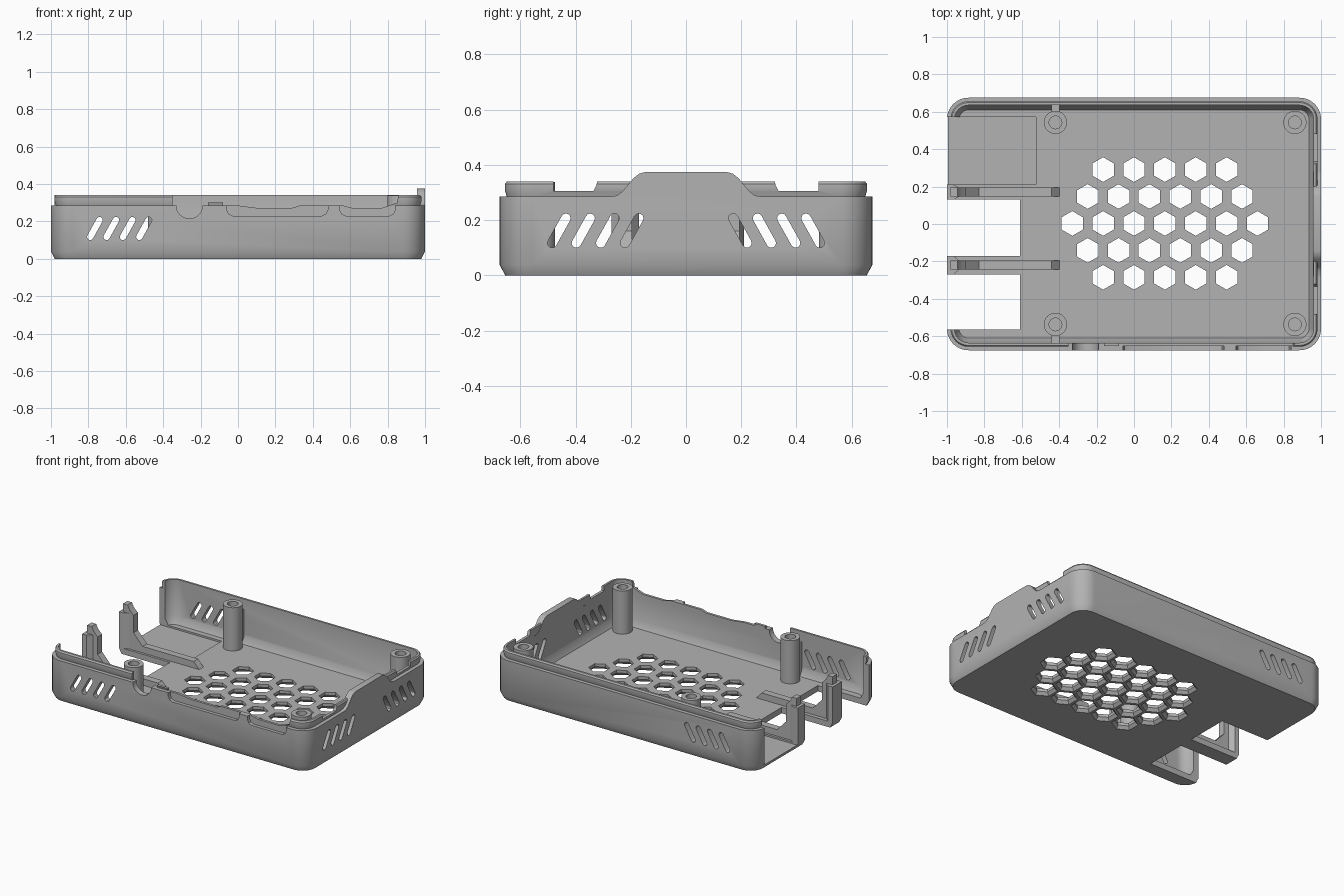
import bpy, bmesh, math
from mathutils import Vector

default = bpy.data.objects.get("Cube")
if default:
    bpy.data.objects.remove(default, do_unlink=True)

GREY = (0.45, 0.45, 0.45, 1)
grey = bpy.data.materials.new("plain grey plastic")
grey.use_nodes = True
grey.diffuse_color = GREY
grey.node_tree.nodes["Principled BSDF"].inputs["Base Color"].default_value = GREY

HX, HY, FLOOR, WALL, TOP = 1.0, 0.675, 0.04, 0.285, 0.34


def finish(name, bm):
    bmesh.ops.recalc_face_normals(bm, faces=bm.faces)
    mesh = bpy.data.meshes.new(name)
    bm.to_mesh(mesh)
    bm.free()
    ob = bpy.data.objects.new(name, mesh)
    bpy.context.collection.objects.link(ob)
    mesh.materials.append(grey)
    return ob


def loft(bm, rings):
    """Skin a list of equal point rings and cap both ends."""
    rows = [[bm.verts.new(p) for p in ring] for ring in rings]
    n = len(rows[0])
    for a, b in zip(rows, rows[1:]):
        for i in range(n):
            j = (i + 1) % n
            bm.faces.new((a[i], a[j], b[j], b[i]))
    bm.faces.new(rows[0])
    bm.faces.new(rows[-1])


def prism(bm, profile, axis, lo, hi):
    """Extrude a 2D profile along x, y or z."""
    place = {"x": lambda a, b, d: (d, a, b),
             "y": lambda a, b, d: (a, d, b),
             "z": lambda a, b, d: (a, b, d)}[axis]
    loft(bm, [[place(a, b, d) for a, b in profile] for d in (lo, hi)])


def box(bm, x, y, z):
    prism(bm, [(x[0], y[0]), (x[1], y[0]), (x[1], y[1]), (x[0], y[1])], "z", *z)


def rounded_rect(inset, z, steps=10, radius=0.115):
    r = radius - inset
    ring = []
    for k, (sx, sy) in enumerate(((1, 1), (-1, 1), (-1, -1), (1, -1))):
        for i in range(steps + 1):
            a = math.pi / 2 * (k + i / steps)
            ring.append((sx * (HX - radius) + r * math.cos(a),
                         sy * (HY - radius) + r * math.sin(a), z))
    return ring


def circle(cx, cy, r, n, start=0.0):
    return [(cx + r * math.cos(start + math.tau * i / n),
             cy + r * math.sin(start + math.tau * i / n)) for i in range(n)]


def slot(bottom, top, r=0.017, steps=6):
    """Capsule outline between two points."""
    a, b = Vector(bottom), Vector(top)
    t = math.atan2(b.y - a.y, b.x - a.x)
    pts = []
    for c, base in ((b, t - math.pi / 2), (a, t + math.pi / 2)):
        for i in range(steps + 1):
            q = base + math.pi * i / steps
            pts.append((c.x + r * math.cos(q), c.y + r * math.sin(q)))
    return pts


def cut(target, bm):
    cutter = finish("cutter", bm)
    cutter.hide_render = True
    mod = target.modifiers.new("cut", "BOOLEAN")
    mod.operation, mod.solver, mod.object = "DIFFERENCE", "EXACT", cutter
    bpy.context.view_layer.objects.active = target
    bpy.ops.object.modifier_apply(modifier=mod.name)
    bpy.data.objects.remove(cutter, do_unlink=True)


# Tray: chamfered base, walls and stepped snap lip
bm = bmesh.new()
loft(bm, [rounded_rect(i, z) for i, z in (
    (0.02, 0), (0, 0.038), (0, WALL), (0.026, WALL), (0.019, 0.308),
    (0.019, 0.33), (0.026, TOP), (0.04, TOP), (0.04, 0.085), (0.065, FLOOR))])
tray = finish("tray", bm)

# Open connector end, with two bays through the floor
bm = bmesh.new()
box(bm, (-1.1, -0.88), (-0.565, 0.572), (FLOOR, 0.5))
cut(tray, bm)
bm = bmesh.new()
for bay in ((-0.565, -0.27), (-0.17, 0.13)):
    box(bm, (-1.1, -0.61), bay, (-0.1, 0.2))
box(bm, (-1.1, -0.525), (0.21, 0.572), (0.028, 0.2))
cut(tray, bm)

# Hexagonal floor vents, flared underneath
bm = bmesh.new()
for row, count in enumerate((5, 6, 7, 6, 5)):
    for i in range(count):
        cx, cy = 0.165 + (i - (count - 1) / 2) * 0.165, 0.003 + (row - 2) * 0.144
        loft(bm, [[(x, y, z) for x, y in circle(cx, cy, r, 6, math.pi / 6)]
                  for r, z in ((0.094, -0.01), (0.066, 0.02), (0.066, 0.1))])
cut(tray, bm)

# Slanted wall vents: through both long sides, mirrored on the closed end
bm = bmesh.new()
for i in range(4):
    x = -0.81 + 0.0875 * i
    for y in (-0.645, 0.645):
        prism(bm, slot((x + 0.02, 0.117), (x + 0.07, 0.207)), "y", y - 0.06, y + 0.06)
    for s in (-1, 1):
        y = -0.485 + 0.088 * i
        prism(bm, slot((s * y, 0.117), (s * (y + 0.05), 0.207)), "x", 0.9, 1.1)
cut(tray, bm)

# Front lip cutaway with a wavy edge
bm = bmesh.new()
prism(bm, [(-0.35, 0.4), (-0.35, WALL), (-0.16, WALL), (-0.16, 0.3), (-0.08, 0.3),
           (-0.08, WALL), (0, WALL), (0.1, 0.272), (0.29, 0.272), (0.33, WALL),
           (0.56, WALL), (0.61, 0.272), (0.77, 0.272), (0.81, WALL),
           (0.85, 0.3), (0.87, 0.4)], "y", -0.75, -0.6)
cut(tray, bm)

# Round port, and shallow recesses outside the wide ports
bm = bmesh.new()
prism(bm, circle(-0.26, WALL, 0.07, 32), "y", -0.75, -0.6)
for a, b in ((-0.06, 0.48), (0.545, 0.84)):
    prism(bm, [(a, 0.4), (a, 0.26), (a + 0.01, 0.24), (a + 0.03, 0.23),
               (b - 0.03, 0.23), (b - 0.01, 0.24), (b, 0.26), (b, 0.4)],
          "y", -0.75, -0.652)
cut(tray, bm)

# Lip notches on the closed end
bm = bmesh.new()
for s in (-1, 1):
    prism(bm, [(s * 0.48, 0.4), (s * 0.48, 0.305), (s * 0.335, 0.305),
               (s * 0.325, 0.325), (s * 0.31, 0.4)], "x", 0.92, 1.1)
cut(tray, bm)

# Raised tab on the closed end
half = [(0.28, WALL), (0.25, 0.289), (0.23, 0.304), (0.19, 0.352),
        (0.17, 0.368), (0.145, 0.375)]
bm = bmesh.new()
prism(bm, half + [(-y, z) for y, z in reversed(half)], "x", 0.957, HX)
parts = [tray, finish("end_tab", bm)]

# Screw standoffs, the pair near the open end tied to the walls
for end, x in (("left", 0.86), ("right", -0.42)):
    for side, y in (("front", -0.537), ("back", 0.543)):
        bm = bmesh.new()
        loft(bm, [[(px, py, z) for px, py in circle(x, y, r, 32)] for r, z in (
            (0.062, 0.03), (0.062, 0.338), (0.034, 0.338), (0.034, 0.08))])
        parts.append(finish(f"{side}_{end}_standoff", bm))
        if x < 0:
            s = math.copysign(1, y)
            bm = bmesh.new()
            box(bm, (x - 0.022, x + 0.022), sorted((y + s * 0.058, s * 0.64)),
                (0.03, 0.27))
            parts.append(finish(f"{side}_standoff_tie", bm))

# Divider arms between the connector bays: upright, brace and floor rail
for name, lo, hi in (("front", -0.27, -0.17), ("back", 0.13, 0.21)):
    mid = (lo + hi) / 2
    bm = bmesh.new()
    prism(bm, [(-0.98, 0.02), (-0.98, TOP), (-0.945, TOP), (-0.93, 0.31),
               (-0.9, 0.28), (-0.9, 0.16), (-0.83, 0.085), (-0.44, 0.085),
               (-0.39, 0.03)], "y", mid - 0.024, mid + 0.024)
    parts.append(finish(f"{name}_divider_arm", bm))
    bm = bmesh.new()
    prism(bm, [(-HX, lo), (-0.965, lo), (-0.935, mid - 0.024), (-0.935, mid + 0.024),
               (-0.965, hi), (-HX, hi)], "z", 0.038, WALL)
    parts.append(finish(f"{name}_divider_post", bm))

for ob in parts:
    bpy.ops.object.select_all(action="DESELECT")
    ob.select_set(True)
    bpy.context.view_layer.objects.active = ob
    bpy.ops.object.shade_smooth_by_angle(angle=math.radians(30))
